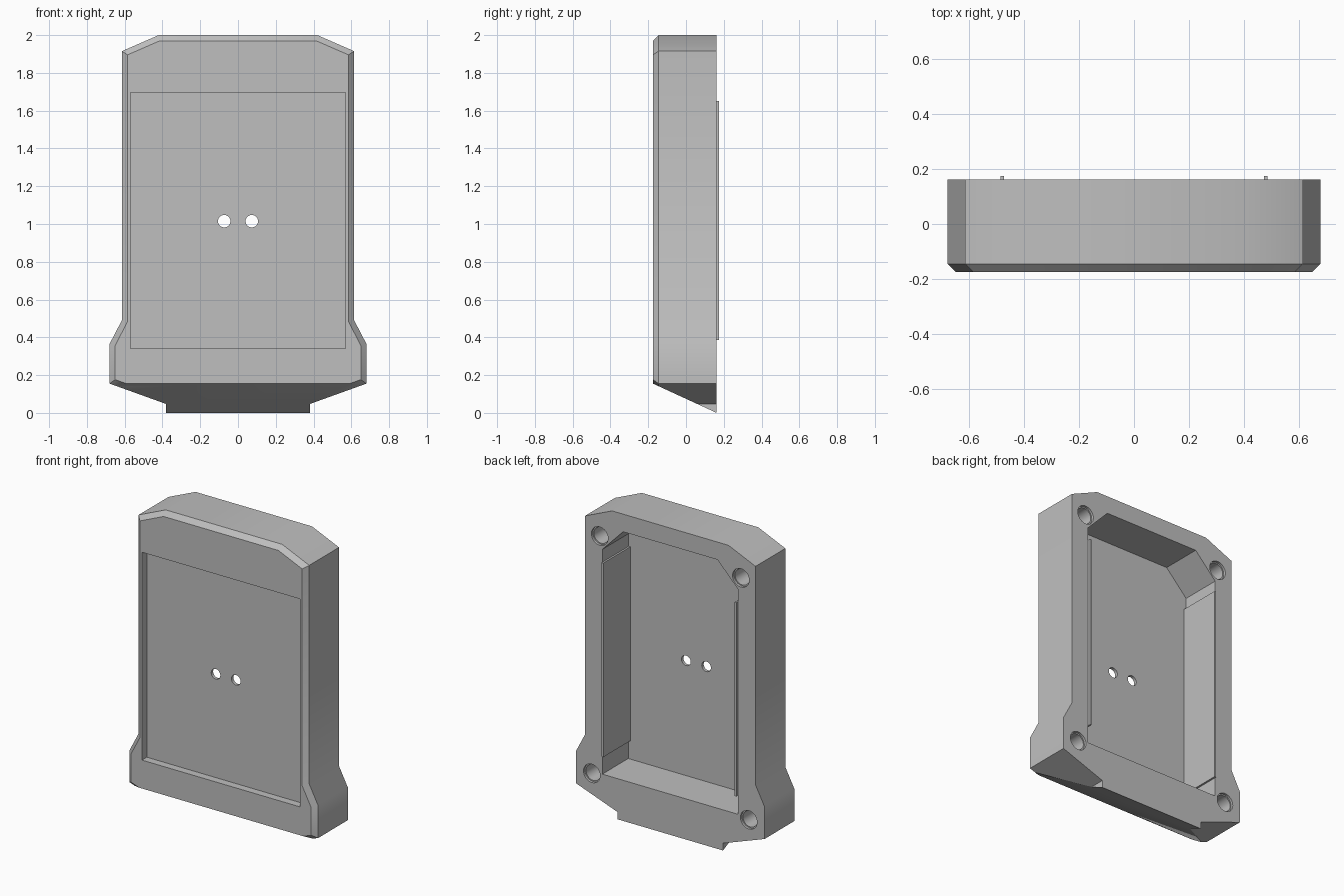
import bpy, bmesh, math
from mathutils import Vector

if "Cube" in bpy.data.objects:
    bpy.data.objects.remove(bpy.data.objects["Cube"])

BACK, FRONT, BEVEL = 0.162, -0.175, 0.03

grey = bpy.data.materials.new("plain grey")
grey.diffuse_color = (0.52, 0.52, 0.52, 1)
grey.use_nodes = True
grey.node_tree.nodes["Principled BSDF"].inputs["Base Color"].default_value = grey.diffuse_color


def make_object(name, bm):
    bmesh.ops.recalc_face_normals(bm, faces=bm.faces)
    mesh = bpy.data.meshes.new(name)
    bm.to_mesh(mesh)
    bm.free()
    obj = bpy.data.objects.new(name, mesh)
    bpy.context.collection.objects.link(obj)
    mesh.materials.append(grey)
    return obj


def mirrored(half):
    """Close a right-hand (x, z) profile with its mirror image."""
    return half + [(-x, z) for x, z in reversed(half)]


def prism(outline, y0, y1):
    """Extrude an (x, z) outline from y0 to y1; also return the y1 cap."""
    bm = bmesh.new()
    face = bm.faces.new([bm.verts.new((x, y0, z)) for x, z in outline])
    ext = bmesh.ops.extrude_face_region(bm, geom=[face])["geom"]
    moved = [g for g in ext if isinstance(g, bmesh.types.BMVert)]
    bmesh.ops.translate(bm, verts=moved, vec=(0, y1 - y0, 0))
    bmesh.ops.recalc_face_normals(bm, faces=bm.faces)
    cap = [g for g in ext if isinstance(g, bmesh.types.BMFace)][0]
    return bm, cap


def circle(cx, cz, r, n=32):
    return [(cx + r * math.cos(2 * math.pi * i / n),
             cz + r * math.sin(2 * math.pi * i / n)) for i in range(n)]


def rect(x0, x1, z0, z1):
    return [(x0, z0), (x1, z0), (x1, z1), (x0, z1)]


def cut(target, outline, y0, y1):
    """Subtract a prism from the target."""
    cutter = make_object("cutter", prism(outline, y0, y1)[0])
    cutter.hide_render = True
    mod = target.modifiers.new("cut", 'BOOLEAN')
    mod.operation, mod.solver, mod.object = 'DIFFERENCE', 'EXACT', cutter
    bpy.context.view_layer.objects.active = target
    bpy.ops.object.modifier_apply(modifier=mod.name)
    bpy.data.objects.remove(cutter)


# Housing: extruded outline with a bevelled front rim
outline = mirrored([(0.42, 2.0), (0.615, 1.915), (0.615, 0.49), (0.68, 0.365),
                    (0.68, 0.155), (0.38, 0.047), (0.38, 0.0)])
bm, cap = prism(outline, BACK, FRONT + BEVEL)
bmesh.ops.inset_region(bm, faces=[cap], thickness=BEVEL, depth=BEVEL,
                       use_even_offset=True)

# Slanted underside running from the front edge down to the back tab
cut_dir = Vector((0, -0.155, -(BACK - FRONT))).normalized()
bmesh.ops.bisect_plane(bm, geom=bm.verts[:] + bm.edges[:] + bm.faces[:],
                       plane_co=(0, FRONT, 0.155), plane_no=cut_dir,
                       clear_outer=True)
bmesh.ops.holes_fill(bm, edges=[e for e in bm.edges if e.is_boundary])
housing = make_object("housing", bm)

# Front panel recess and the back pocket
cut(housing, rect(-0.57, 0.57, 0.34, 1.695), FRONT - 0.1, -0.125)
cut(housing, mirrored([(0.34, 1.885), (0.49, 1.73), (0.49, 0.265)]),
    -0.105, BACK + 0.1)

# Sensor holes through the thin wall
for side in (-1, 1):
    cut(housing, circle(side * 0.073, 1.015, 0.033), -0.2, 0)

# Screw holes with a shallow wider rim
for side in (-1, 1):
    for x, z in ((0.509, 1.812), (0.566, 0.25)):
        cut(housing, circle(side * x, z, 0.06), BACK - 0.015, BACK + 0.1)
        cut(housing, circle(side * x, z, 0.052), BACK - 0.22, BACK + 0.1)

# Thin ribs lining the pocket sides and standing proud of the back
ribs = []
for side, label in ((-1, "left"), (1, "right")):
    xs = sorted((side * 0.474, side * 0.486))
    ribs.append(make_object(label + "_rib",
                            prism(rect(*xs, 0.385, 1.65), -0.11, 0.175)[0]))

# Smooth the shallow corners, keep the rest sharp
bpy.ops.object.select_all(action='DESELECT')
for obj in [housing] + ribs:
    obj.select_set(True)
bpy.context.view_layer.objects.active = housing
bpy.ops.object.shade_smooth_by_angle(angle=math.radians(30))
